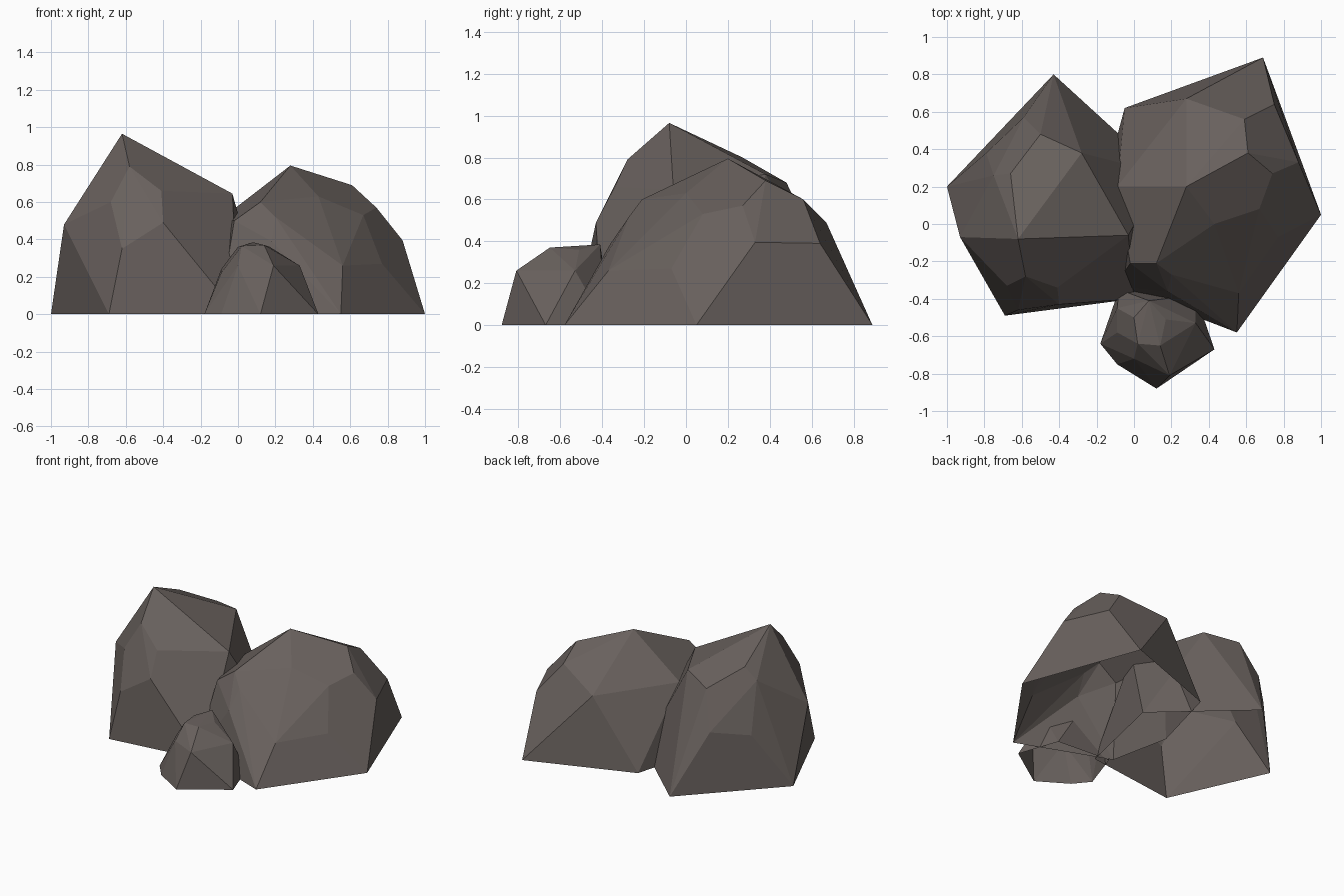
import bpy, bmesh

if "Cube" in bpy.data.objects:
    bpy.data.objects.remove(bpy.data.objects["Cube"])

# One warm grey stone colour
stone = bpy.data.materials.new("warm grey stone")
stone.diffuse_color = (0.140, 0.119, 0.110, 1)
stone.use_nodes = True
stone.node_tree.nodes["Principled BSDF"].inputs["Base Color"].default_value = stone.diffuse_color


def boulder(name, base, crown):
    """Faceted shell: hull of ground corners and crown points, open underneath."""
    bm = bmesh.new()
    for x, y in base:
        bm.verts.new((x, y, 0))
    for p in crown:
        bm.verts.new(p)
    out = bmesh.ops.convex_hull(bm, input=bm.verts[:])
    unused = {v for v in out["geom_interior"] + out["geom_unused"]
              if isinstance(v, bmesh.types.BMVert)}
    bmesh.ops.delete(bm, geom=list(unused), context='VERTS')
    floor = [f for f in bm.faces if all(v.co.z < 0.001 for v in f.verts)]
    bmesh.ops.delete(bm, geom=floor, context='FACES')
    # merge nearly coplanar triangles into broad flat facets
    bmesh.ops.dissolve_limit(bm, angle_limit=0.12, verts=bm.verts[:], edges=bm.edges[:])
    mesh = bpy.data.meshes.new(name)
    bm.to_mesh(mesh)
    bm.free()
    mesh.materials.append(stone)
    obj = bpy.data.objects.new(name, mesh)
    bpy.context.collection.objects.link(obj)


# Tall boulder on the left
boulder("tall_boulder",
        [(-1, .2), (-.69, -.49), (0, -.40), (.15, .27), (-.43, .80)],
        [(-.62, -.08, .965), (-.93, -.07, .48), (-.03, -.06, .645),
         (-.58, -.28, .79), (-.41, -.34, .66), (-.40, -.43, .49),
         (-.62, -.46, .35), (-.68, -.33, .60), (-.66, .27, .80),
         (-.75, .26, .72), (-.79, .38, .38), (-.59, .57, .42),
         (-.50, .48, .68), (-.28, .38, .72)])

# Broad boulder on the right
boulder("broad_boulder",
        [(.69, .89), (1, .05), (.55, -.58), (-.10, -.33), (-.19, .1), (-.05, .62)],
        [(.28, .20, .795), (.61, .38, .69), (.74, .27, .57), (.88, .33, .395),
         (.75, .64, .39), (.59, .56, .60), (.28, .67, .49), (.67, .08, .53),
         (.43, 0, .63), (.56, -.37, .26), (.77, -.07, .27), (.12, -.21, .60),
         (.20, -.27, .52), (.18, -.36, .39), (-.02, -.21, .50), (-.09, .20, .51)])

# Small stone in front
boulder("small_stone",
        [(-.18, -.64), (-.09, -.75), (.12, -.88), (.43, -.67), (.33, -.38), (-.08, -.35)],
        [(.02, -.64, .365), (.14, -.65, .37), (.17, -.51, .36), (0, -.50, .36),
         (.19, -.81, .26), (0, -.72, .26), (.33, -.53, .26), (-.09, -.45, .24),
         (.08, -.41, .385), (-.09, -.58, .22)])
